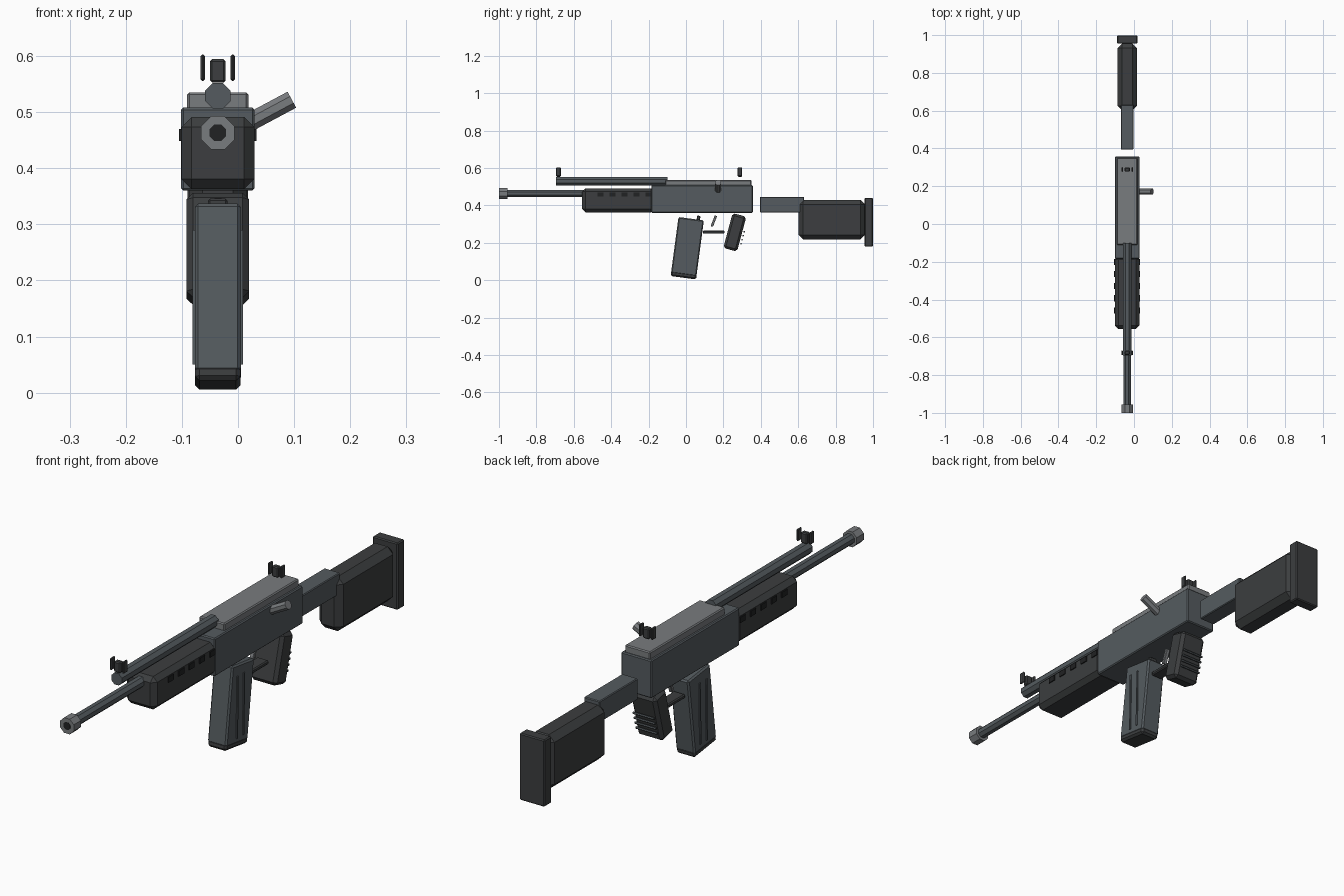
import bpy
from math import radians, sin, cos
from mathutils import Vector

if "Cube" in bpy.data.objects:
    bpy.data.objects.remove(bpy.data.objects["Cube"])

CX = -0.036  # centre plane of the rifle


def material(name, r, g, b):
    m = bpy.data.materials.new(name)
    m.diffuse_color = (r, g, b, 1)
    m.use_nodes = True
    m.node_tree.nodes["Principled BSDF"].inputs["Base Color"].default_value = m.diffuse_color
    return m


STEEL = material("blued_steel", 0.09, 0.105, 0.115)
DARK = material("dark_polymer", 0.045, 0.048, 0.05)
LIGHT = material("bare_steel", 0.19, 0.2, 0.21)
BLACK = material("black", 0.015, 0.016, 0.017)


def box(name, loc, size, mat, bevel=0.0, tilt=0.0):
    bpy.ops.mesh.primitive_cube_add(size=1, location=loc)
    ob = bpy.context.object
    ob.name = name
    ob.scale = size
    bpy.ops.object.transform_apply(location=False, rotation=False, scale=True)
    ob.rotation_euler.x = radians(tilt)
    ob.data.materials.append(mat)
    if bevel:
        mod = ob.modifiers.new("chamfer", 'BEVEL')
        mod.width = bevel
        mod.segments = 1
    return ob


def rod(name, a, b, radius, mat, sides=8):
    a, b = Vector(a), Vector(b)
    bpy.ops.mesh.primitive_cylinder_add(vertices=sides, radius=radius, depth=(b - a).length,
                                        rotation=(0, 0, radians(180 / sides)))
    ob = bpy.context.object
    ob.name = name
    bpy.ops.object.transform_apply(location=False, rotation=True, scale=False)
    ob.location = (a + b) / 2
    ob.rotation_euler = (b - a).to_track_quat('Z', 'Y').to_euler()
    ob.data.materials.append(mat)
    return ob


def along(centre, tilt, dy, dz):
    """Point at a local offset from the centre of a part tilted about x."""
    t = radians(tilt)
    return (CX, centre[1] + dy * cos(t) - dz * sin(t), centre[2] + dy * sin(t) + dz * cos(t))


# Receiver and top cover
box("receiver", (CX, 0.086, 0.434), (0.131, 0.542, 0.148), STEEL, 0.004)
box("top_cover", (CX, 0.12, 0.516), (0.109, 0.46, 0.038), LIGHT, 0.004)

# Handguard with vent slots
box("handguard", (CX, -0.362, 0.427), (0.13, 0.386, 0.128), DARK, 0.018)
for i in range(5):
    for side in (-1, 1):
        box("vent_slot", (CX + side * 0.064, -0.457 + i * 0.064, 0.459), (0.01, 0.032, 0.022), BLACK)

# Barrel, muzzle and gas tube
rod("barrel", (CX, -0.97, 0.463), (CX, -0.17, 0.463), 0.021, STEEL)
muzzle = rod("muzzle", (CX, -1.0, 0.463), (CX, -0.955, 0.463), 0.032, LIGHT)
rod("bore", (CX, -1.0005, 0.463), (CX, -0.975, 0.463), 0.016, BLACK)
rod("gas_tube", (CX, -0.695, 0.529), (CX, -0.10, 0.529), 0.0245, STEEL)

# Front and rear sights
for name, y in (("front_sight", -0.682), ("rear_sight", 0.288)):
    box(name + "_post", (CX, y, 0.5735), (0.028, 0.022, 0.042), DARK, 0.004)
    for side in (-1, 1):
        box(name + "_ear", (CX + side * 0.0265, y, 0.579), (0.008, 0.025, 0.047), DARK, 0.003)

# Charging handle
rod("charging_handle", (0.01, 0.172, 0.476), (0.096, 0.172, 0.522), 0.0175, LIGHT)

# Magazine with base plate and ribs
mag, lean = (CX, 0.007, 0.173), -7.6
box("magazine", along(mag, lean, 0, 0.006), (0.082, 0.137, 0.302), STEEL, 0.006, lean)
box("magazine_base", along(mag, lean, 0, -0.147), (0.081, 0.138, 0.028), DARK, 0.008, lean)
for y in (-0.014, 0.026):
    for side in (-1, 1):
        box("magazine_rib", (CX + side * 0.041, y, 0.17), (0.008, 0.007, 0.24), STEEL, 0, -1)
box("magazine_catch", (CX, 0.067, 0.333), (0.035, 0.018, 0.024), DARK, 0.004, lean)

# Trigger group
box("trigger_guard", (CX, 0.148, 0.257), (0.05, 0.116, 0.016), DARK, 0.004)
box("trigger", (CX, 0.149, 0.316), (0.016, 0.013, 0.062), LIGHT, 0.002, -21)

# Pistol grip with finger bars behind it
grip, rake = (CX, 0.261, 0.256), -15
box("pistol_grip", grip, (0.112, 0.076, 0.193), DARK, 0.012, rake)
for i in range(4):
    p = along(grip, rake, 0.048, -0.05 + i * 0.022)
    rod("grip_bar", (CX - 0.045, p[1], p[2]), (CX + 0.045, p[1], p[2]), 0.0045, STEEL, 6)

# Stock
box("stock_tube", (CX, 0.513, 0.404), (0.068, 0.236, 0.083), STEEL, 0.003)
box("stock", (CX, 0.779, 0.324), (0.102, 0.354, 0.212), DARK, 0.024)
box("butt_plate", (CX, 0.977, 0.31), (0.108, 0.044, 0.26), DARK, 0.004)
